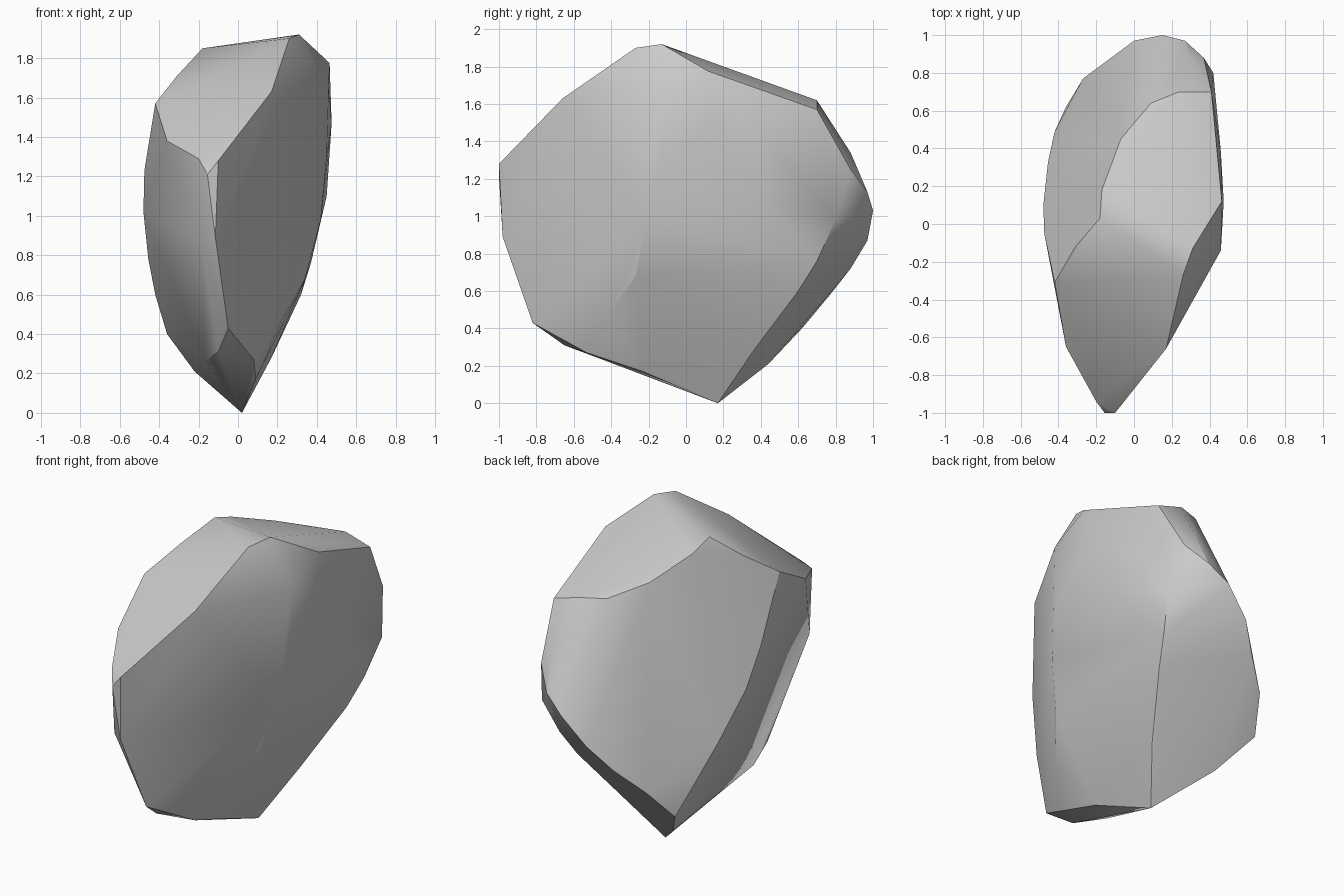
import bpy, bmesh
from math import radians

# Creases of the chipped boulder, each a short path of corner points
tip = [(.02, .17, 0)]
back_right_crease = [(.17, .36, .28), (.32, .60, .60), (.37, .70, .76), (.42, .80, .98), (.37, .88, 1.25)]
back_left_crease = [(-.22, .44, .21), (-.36, .62, .40), (-.27, .77, .58), (-.12, .88, .72),
                    (0, .97, .87), (.15, 1, 1.03), (.27, .97, 1.13)]
left_crease = [(-.42, .49, .60), (-.455, .33, .78), (-.48, .10, 1.02), (-.475, -.05, 1.23), (-.42, -.31, 1.57)]
underside = [(-.16, -.43, .265), (-.05, -.82, .43), (-.10, -.65, .31), (.08, -.53, .27), (.09, -.23, .17)]
nose = [(-.115, -.98, .89), (-.19, -.93, .89), (-.155, -1, 1.21), (-.10, -1, 1.28), (-.20, -.94, 1.29),
        (-.36, -.65, 1.38)]
right_ridge = [(.22, -.42, .47), (.34, -.27, .68), (.42, -.21, .98), (.45, -.14, 1.30), (.46, -.14, 1.65)]
right_side = [(.475, .12, 1.47), (.45, .40, 1.10), (.46, .38, 1.45)]
front_top_edge = [(.17, -.66, 1.63), (.26, -.27, 1.90), (.31, -.13, 1.92), (.465, .12, 1.775)]
top_edge = [(.41, .70, 1.57), (.24, .70, 1.62), (.09, .64, 1.63), (-.07, .45, 1.70), (-.17, .18, 1.80),
            (-.18, .03, 1.85), (-.31, -.12, 1.71), (.30, .88, 1.34)]

# Boulder: faces stretched across the creases
bm = bmesh.new()
for crease in (tip, back_right_crease, back_left_crease, left_crease, underside, nose,
               right_ridge, right_side, front_top_edge, top_edge):
    for p in crease:
        bm.verts.new(p)
hull = bmesh.ops.convex_hull(bm, input=bm.verts[:])
loose = [v for v in bm.verts if not v.link_faces]
bmesh.ops.delete(bm, geom=loose, context='VERTS')
bmesh.ops.recalc_face_normals(bm, faces=bm.faces[:])
mesh = bpy.data.meshes.new("boulder")
bm.to_mesh(mesh)
bm.free()
boulder = bpy.data.objects.new("boulder", mesh)
bpy.context.collection.objects.link(boulder)

# Soft faces with crisp chipped edges
bpy.context.view_layer.objects.active = boulder
boulder.select_set(True)
bpy.ops.object.shade_smooth_by_angle(angle=radians(30))
